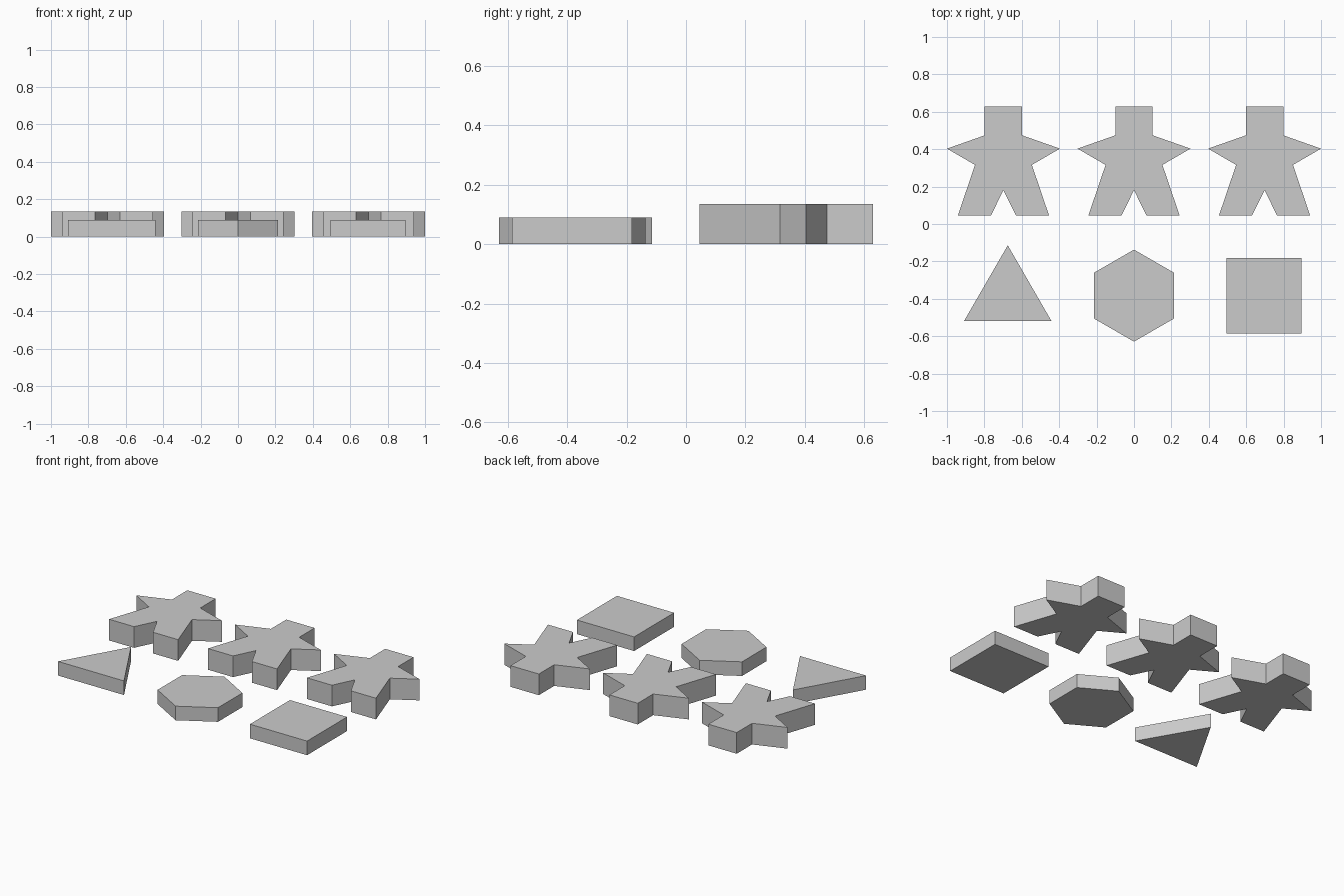
import bpy
import bmesh
from math import cos, sin, pi

cube = bpy.data.objects.get("Cube")
if cube:
    bpy.data.objects.remove(cube, do_unlink=True)

# One plain grey for every piece
GREY = (0.6, 0.6, 0.6, 1.0)
grey = bpy.data.materials.new("plain_grey")
grey.use_nodes = True
grey.diffuse_color = GREY
bsdf = next(n for n in grey.node_tree.nodes if n.type == 'BSDF_PRINCIPLED')
bsdf.inputs["Base Color"].default_value = GREY


def slab(name, outline, height, location):
    """Extrude a counter-clockwise outline into a flat-faced game piece."""
    bm = bmesh.new()
    base = bm.faces.new([bm.verts.new((x, y, 0)) for x, y in outline])
    top = bmesh.ops.extrude_face_region(bm, geom=[base], use_keep_orig=True)
    verts = [g for g in top["geom"] if isinstance(g, bmesh.types.BMVert)]
    bmesh.ops.translate(bm, verts=verts, vec=(0, 0, height))
    bmesh.ops.recalc_face_normals(bm, faces=bm.faces)
    mesh = bpy.data.meshes.new(name)
    bm.to_mesh(mesh)
    bm.free()
    mesh.materials.append(grey)
    obj = bpy.data.objects.new(name, mesh)
    obj.location = (*location, 0)
    bpy.context.collection.objects.link(obj)
    return obj


def polygon(sides, radius, start):
    return [(radius * cos(start + 2 * pi * i / sides),
             radius * sin(start + 2 * pi * i / sides)) for i in range(sides)]


# Person-shaped pawns: right half of the outline, mirrored about the crotch
half = [(0.067, 0.045), (0.244, 0.045), (0.152, 0.316), (0.302, 0.403),
        (0.1, 0.474), (0.1, 0.629)]
person = [(0, 0.181)] + half + [(-x, y) for x, y in reversed(half)]
for side, x in (("right", -0.698), ("middle", 0), ("left", 0.698)):
    slab(f"{side}_person_pawn", person, 0.135, (x, 0))

# Thin tiles in the front row
ROW_Y = -0.383
slab("triangle_tile", polygon(3, 0.269, pi / 2), 0.09, (-0.675, ROW_Y))
slab("hexagon_tile", polygon(6, 0.246, pi / 2), 0.09, (0, ROW_Y))
slab("square_tile", polygon(4, 0.2015 * 2 ** 0.5, pi / 4), 0.09, (0.695, ROW_Y))
